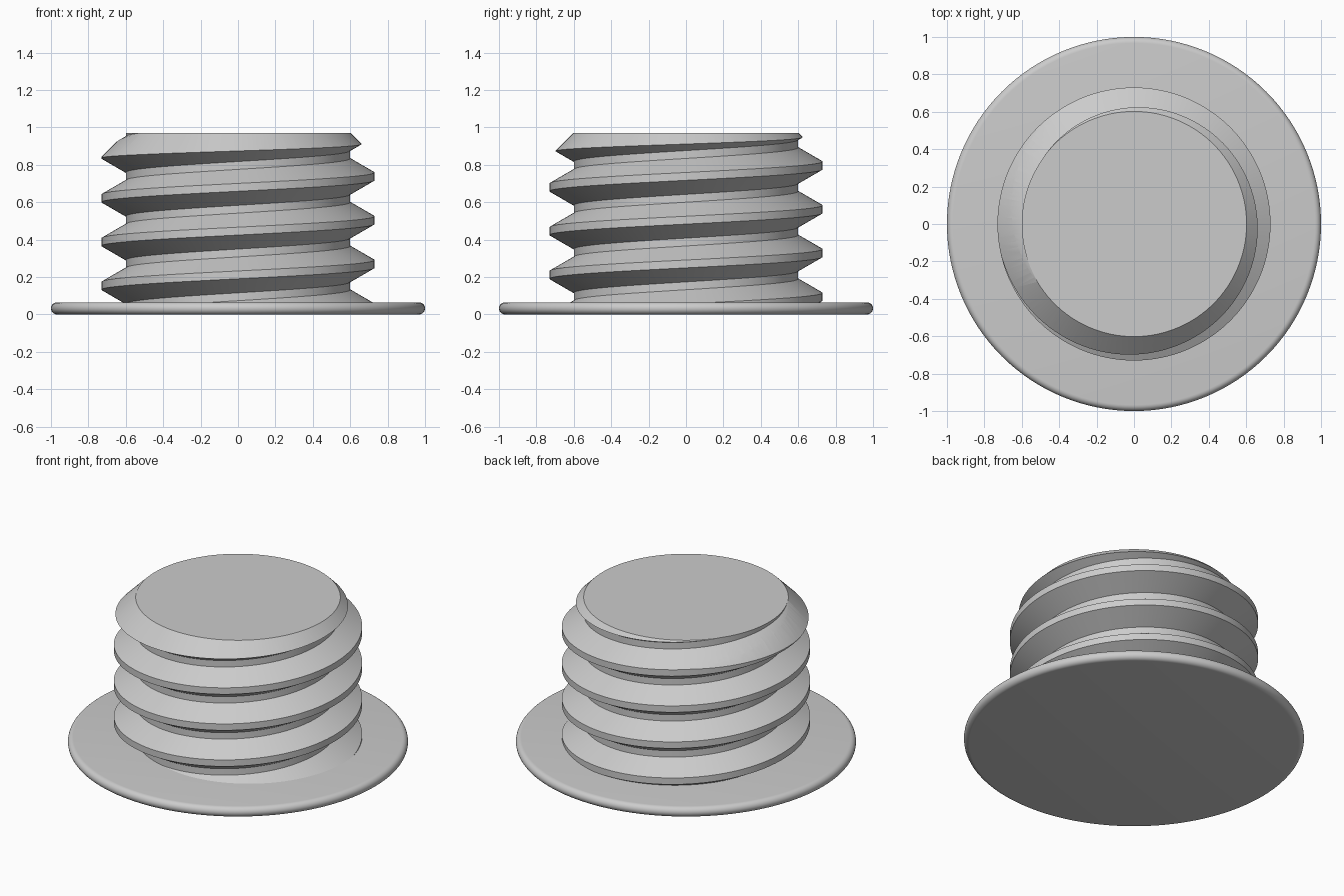
import bpy, bmesh
from math import sin, cos, tan, pi, radians

cube = bpy.data.objects.get("Cube")
if cube:
    bpy.data.objects.remove(cube, do_unlink=True)

STEPS = 128                       # segments per turn
PITCH, ROOT, CREST = 0.234, 0.6, 0.73
HALF_CREST = 0.021                # half width of the flat crest
HALF_BASE = HALF_CREST + (CREST - ROOT) * tan(radians(30))
TOP, PLATE = 0.97, 0.065

grey = bpy.data.materials.new("plain_grey")
grey.use_nodes = True
grey.diffuse_color = (0.6, 0.6, 0.6, 1)
grey.node_tree.nodes["Principled BSDF"].inputs["Base Color"].default_value = (0.6, 0.6, 0.6, 1)


def make_object(name, bm):
    bmesh.ops.recalc_face_normals(bm, faces=bm.faces[:])
    mesh = bpy.data.meshes.new(name)
    bm.to_mesh(mesh)
    bm.free()
    mesh.materials.append(grey)
    obj = bpy.data.objects.new(name, mesh)
    bpy.context.collection.objects.link(obj)
    return obj


def select_only(obj):
    bpy.ops.object.select_all(action='DESELECT')
    obj.select_set(True)
    bpy.context.view_layer.objects.active = obj


def lathe(name, profile):
    """Closed solid turned around z from (radius, height) points."""
    bm = bmesh.new()
    rings = []
    for r, z in profile:
        rings.append([bm.verts.new((r * cos(2 * pi * i / STEPS), r * sin(2 * pi * i / STEPS), z))
                      for i in range(STEPS)])
    for a, b in zip(rings, rings[1:]):
        for i in range(STEPS):
            j = (i + 1) % STEPS
            bm.faces.new((a[i], a[j], b[j], b[i]))
    bm.faces.new(rings[0])
    bm.faces.new(rings[-1])
    return make_object(name, bm)


def screw(name, first_turn, turns):
    """Closed threaded rod: four helical edge lines joined by strips."""
    bm = bmesh.new()
    section = [(ROOT, -HALF_BASE), (CREST, -HALF_CREST), (CREST, HALF_CREST), (ROOT, HALF_BASE)]
    count = turns * STEPS
    base = 0.036 + first_turn * PITCH
    lines = []
    for r, dz in section:
        lines.append([bm.verts.new((r * cos(2 * pi * i / STEPS), r * sin(2 * pi * i / STEPS),
                                    base + dz + PITCH * i / STEPS)) for i in range(count + 1)])
    low, high = lines[0], lines[3]
    # Flanks and crest
    for a, b in zip(lines, lines[1:]):
        for i in range(count):
            bm.faces.new((a[i], a[i + 1], b[i + 1], b[i]))
    # Root band between neighbouring turns
    for i in range(count - STEPS):
        bm.faces.new((high[i], high[i + 1], low[i + 1 + STEPS], low[i + STEPS]))
    # Spiral end caps
    for line, start, other in ((low, 0, low[STEPS]), (high, count - STEPS, low[count])):
        centre = bm.verts.new((0, 0, line[start + STEPS // 2].co.z))
        for i in range(start, start + STEPS):
            bm.faces.new((centre, line[i], line[i + 1]))
        if start == 0:
            bm.faces.new([centre] + [l[0] for l in lines] + [other])
        else:
            bm.faces.new([centre, high[start]] + [l[count] for l in lines])
    return make_object(name, bm)


# Round base plate with a rounded rim
fillet = PLATE / 2
rim = [(1 - fillet + fillet * cos(a), fillet + fillet * sin(a))
       for a in (radians(-90 + 15 * k) for k in range(13))]
plate = lathe("base_plate", rim)

# Threaded plug, trimmed flat on top with a 45 degree chamfer
plug = screw("threaded_plug", -2, 8)
tip = ROOT + 0.002
trim = lathe("trim_envelope", [(0.9, 0.03), (0.9, TOP - 0.9 + tip), (tip, TOP)])
trim.hide_render = True
cut = plug.modifiers.new("trim", 'BOOLEAN')
cut.operation = 'INTERSECT'
cut.solver = 'EXACT'
cut.object = trim
select_only(plug)
bpy.ops.object.modifier_apply(modifier=cut.name)
bpy.data.objects.remove(trim, do_unlink=True)

# Smooth curved faces, keep the thread edges crisp
for obj in (plate, plug):
    select_only(obj)
    bpy.ops.object.shade_smooth_by_angle(angle=radians(28))
